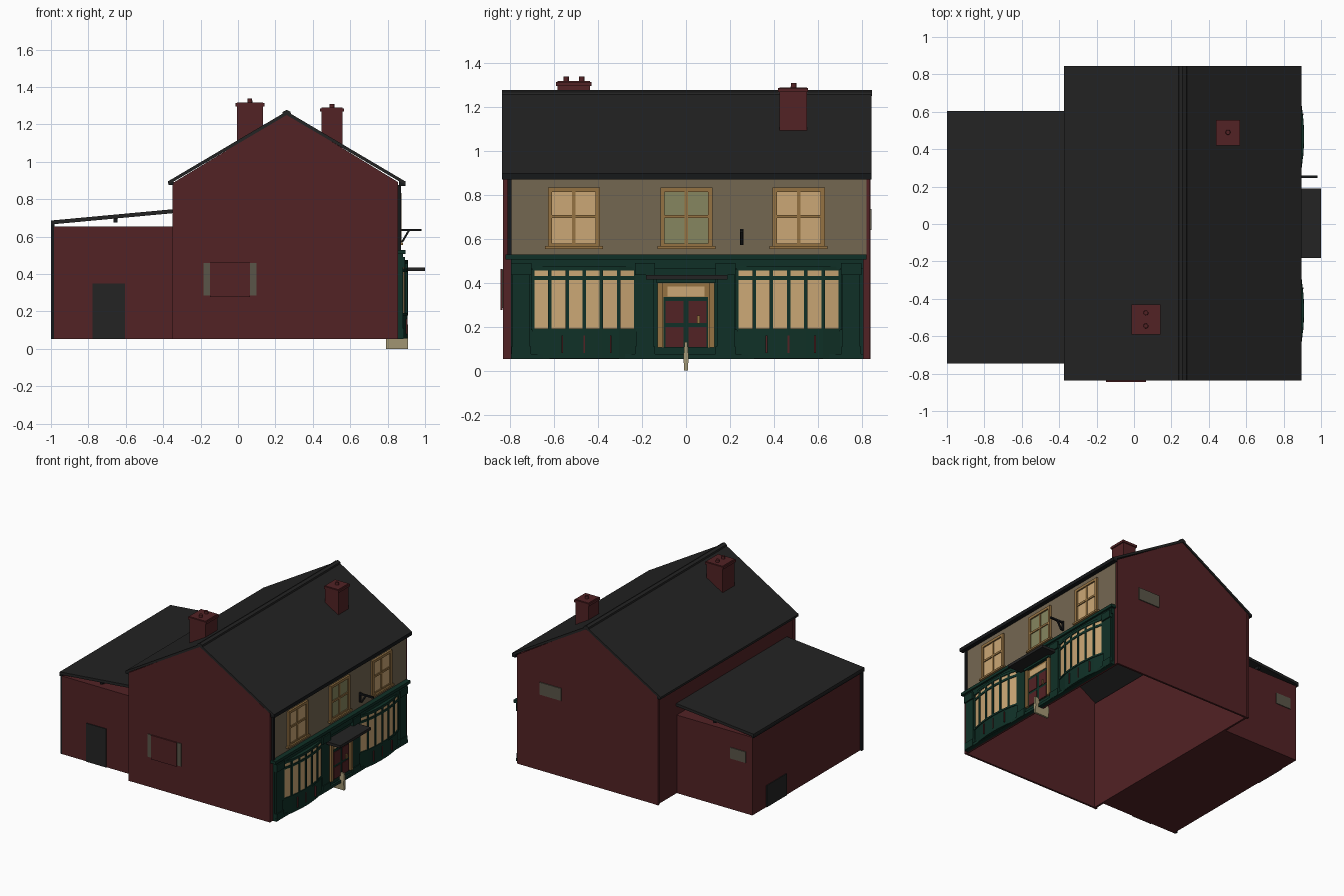
import bpy, bmesh
from mathutils import Vector

cube = bpy.data.objects.get("Cube")
if cube:
    bpy.data.objects.remove(cube, do_unlink=True)


def material(name, r, g, b):
    m = bpy.data.materials.new(name)
    m.use_nodes = True
    m.diffuse_color = (r, g, b, 1)
    m.node_tree.nodes["Principled BSDF"].inputs["Base Color"].default_value = (r, g, b, 1)
    return m


brick = material("brick red", .085, .016, .018)
slate = material("roof slate", .017, .017, .017)
black = material("black iron", .008, .009, .010)
green = material("dark green paint", .005, .030, .020)
render = material("grey tan render", .175, .135, .083)
ochre = material("ochre frame", .30, .17, .055)
glow = material("warm glass", .60, .39, .18)
dull = material("dull green glass", .24, .24, .115)
grey = material("grey glass", .10, .09, .065)
beige = material("beige stone", .38, .32, .18)


def prism(name, pts, axis, a, b, mat):
    """Extrude an outline along one axis, from a to b."""
    def place(p, d):
        u, v = p
        return {"x": (d, u, v), "y": (u, d, v), "z": (u, v, d)}[axis]
    bm = bmesh.new()
    lo = [bm.verts.new(place(p, a)) for p in pts]
    hi = [bm.verts.new(place(p, b)) for p in pts]
    bm.faces.new(lo)
    bm.faces.new(hi)
    n = len(pts)
    for i in range(n):
        j = (i + 1) % n
        bm.faces.new((lo[i], lo[j], hi[j], hi[i]))
    bmesh.ops.recalc_face_normals(bm, faces=bm.faces)
    mesh = bpy.data.meshes.new(name)
    bm.to_mesh(mesh)
    bm.free()
    mesh.materials.append(mat)
    ob = bpy.data.objects.new(name, mesh)
    bpy.context.scene.collection.objects.link(ob)
    return ob


def box(name, x0, x1, y0, y1, z0, z1, mat):
    return prism(name, [(x0, y0), (x1, y0), (x1, y1), (x0, y1)], "z", z0, z1, mat)


def pot(name, x, y, z0, z1):
    bm = bmesh.new()
    bmesh.ops.create_cone(bm, cap_ends=True, segments=12, radius1=.014, radius2=.012, depth=z1 - z0)
    bmesh.ops.translate(bm, verts=bm.verts, vec=Vector((x, y, (z0 + z1) / 2)))
    mesh = bpy.data.meshes.new(name)
    bm.to_mesh(mesh)
    bm.free()
    mesh.materials.append(brick)
    bpy.context.scene.collection.objects.link(bpy.data.objects.new(name, mesh))


# Main house: open-bottomed walls with gables
W, E, S, N, BASE, EAVE = -.34, .855, -.832, .838, .053, .892
T = .015
box("back_wall", W, W + T, S, N, BASE, EAVE, brick)
box("front_wall", E - T, E, S, N, BASE, EAVE, brick)
for side, y in (("right", S), ("left", N - T)):
    box(side + "_wall", W, E, y, y + T, BASE, EAVE, brick)
    prism(side + "_gable", [(W, EAVE), (E, EAVE), (.26, 1.255)], "y", y, y + T, brick)
for side, y in (("right", S), ("left", N - T)):
    box(side + "_corner_strip", W - .01, W + .01, y - .002, y + T + .002, BASE, EAVE, brick)

# Main roof, ridge and gutters
prism("main_roof", [(-.372, .878), (.26, 1.25), (.892, .878), (.895, .895),
                    (.26, 1.27), (-.375, .895)], "y", -.837, .845, slate)
prism("roof_ridge", [(.235, 1.25), (.285, 1.25), (.28, 1.268), (.26, 1.278), (.24, 1.268)],
      "y", -.838, .846, slate)
box("front_gutter", .862, .895, -.837, .845, .87, .897, black)
box("back_gutter", -.372, -.345, -.837, .845, .876, .895, black)


# Chimneys
def chimney(name, x0, x1, y0, y1, z0, z1, pots):
    box(name + "_stack", x0, x1, y0, y1, z0, z1, brick)
    box(name + "_cap", x0 - .008, x1 + .008, y0 - .006, y1 + .006, z1 - .022, z1 - .004, brick)
    for i, y in enumerate(pots):
        pot(f"{name}_pot_{i}", (x0 + x1) / 2, y, z1 - .01, z1 + .02)


chimney("back_chimney", -.006, .133, -.585, -.437, 1.0, 1.318, (-.545, -.475))
chimney("front_chimney", .447, .558, .425, .55, 1.05, 1.29, (.49,))

# Rear extension with a lean-to roof standing clear of the walls
box("extension_walls", -.985, W, -.738, .598, BASE, .655, brick)
prism("extension_roof", [(-1, .665), (-.33, .727), (-.33, .748), (-1, .686)], "y", -.745, .605, slate)
box("extension_beam", -.665, -.645, -.73, .59, .675, .7, black)
box("extension_gutter", -1, -.982, -.745, .605, .655, .672, black)
box("extension_downpipe", -1, -.985, -.738, -.715, BASE, .66, black)
box("extension_side_door", -.778, -.605, -.744, -.737, BASE, .35, slate)
box("extension_back_hatch", -.991, -.984, .185, .43, BASE, .22, slate)
box("extension_window", -.93, -.80, .597, .604, .445, .53, grey)

# Side windows of the main house
box("left_side_window", .475, .66, .836, .845, .64, .735, grey)
box("right_side_window", -.185, .10, -.838, -.83, .285, .46, grey)
box("right_window_board", -.15, .065, -.845, -.835, .277, .462, brick)

# Upper front: rendered wall, downpipe and sash windows
box("upper_front_wall", E, .859, -.8, .822, .52, .875, render)
box("front_downpipe", E, .872, -.813, -.795, .52, .875, black)


def sash(name, c, glass):
    h, z0, z1 = .118, .565, .833
    box(name + "_glass", .857, .863, c - h, c + h, z0, z1, glass)
    for s in (-1, 1):
        e = c + s * .109
        box(name + "_jamb", .857, .874, e - .010, e + .010, z0, z1, ochre)
    box(name + "_mullion", .857, .868, c - .008, c + .008, z0, z1, ochre)
    box(name + "_meeting_rail", .857, .870, c - h, c + h, .694, .709, ochre)
    box(name + "_head", .857, .874, c - h, c + h, z1 - .02, z1, ochre)
    box(name + "_bottom_rail", .857, .870, c - h, c + h, z0, z0 + .014, ochre)
    box(name + "_sill", .857, .882, c - .132, c + .132, .554, .568, ochre)


for name, c, glass in (("right_sash", -.51, glow), ("middle_sash", .002, dull), ("left_sash", .513, glow)):
    sash(name, c, glass)

# Shopfront backing, fascia, cornice and pilasters
box("shopfront_panel", E, .868, -.797, .807, .055, .52, green)
box("fascia", E, .882, -.797, .807, .462, .508, green)
box("cornice", E, .896, -.822, .822, .506, .528, green)
box("plinth", E, .886, -.797, .807, .053, .075, green)
for c in (-.75, -.187, .18, .752):
    box("pilaster", E, .882, c - .04, c + .04, .055, .48, green)
    box("pilaster_cap", E, .892, c - .046, c + .046, .435, .49, green)
    box("pilaster_foot", E, .888, c - .045, c + .045, .055, .11, green)

# Bow windows
BOW = [(-.235, .872), (-.157, .891), (-.078, .9), (0, .903), (.078, .9), (.157, .891), (.235, .872)]


def bow(name, c, out, z0, z1, mat):
    pts = [(E, c - .235)] + [(x + out, c + y) for y, x in BOW] + [(E, c + .235)]
    prism(name, pts, "z", z0, z1, mat)


for side, c in (("right", -.463), ("left", .467)):
    bow(side + "_bow_riser", c, .002, .055, .185, green)
    bow(side + "_bow_sill", c, .007, .178, .192, green)
    bow(side + "_bow_glass", c, 0, .19, .456, glow)
    bow(side + "_bow_transom", c, .005, .412, .430, green)
    bow(side + "_bow_head", c, .006, .455, .475, green)
    for y, x in BOW:
        box(side + "_bow_mullion", x - .02, x + .006, c + y - .008, c + y + .008, .185, .46, green)
    for y in (-.1, .0, .12):
        box(side + "_riser_strip", .88, .907, c + y - .004, c + y + .004, .08, .16, brick)

# Entrance: door, fanlight, frame and canopy
box("entrance_panel", E, .872, -.145, .145, .055, .43, green)
box("doorway_surround", E, .875, -.13, .13, .105, .41, ochre)
box("door", E, .879, -.103, .1, .105, .335, green)
for y0, y1 in ((-.094, -.012), (.012, .093)):
    for z0, z1 in ((.108, .198), (.217, .316)):
        box("door_panel", .875, .883, y0, y1, z0, z1, brick)
box("fanlight", E, .880, -.085, .085, .338, .383, glow)
for s in (-1, 1):
    box("door_jamb", E, .890, s * .118 - .012, s * .118 + .012, .105, .41, ochre)
box("door_handle", .88, .892, .05, .064, .215, .25, ochre)
box("entrance_canopy", E, 1.0, -.182, .19, .415, .436, slate)
box("doorway_header", E, .90, -.135, .135, .40, .416, green)

# Narrow stone in front of the door
prism("door_stone", [(-.008, .0), (.008, .0), (.012, .06), (.006, .13), (-.006, .13), (-.012, .06)],
      "x", .79, .91, beige)

# Hanging sign bracket
box("bracket_arm", .868, .98, .246, .26, .629, .641, black)
prism("bracket_brace", [(.872, .572), (.884, .572), (.918, .63), (.906, .63)], "y", .247, .259, black)
box("bracket_plate", E, .870, .245, .261, .572, .645, black)
